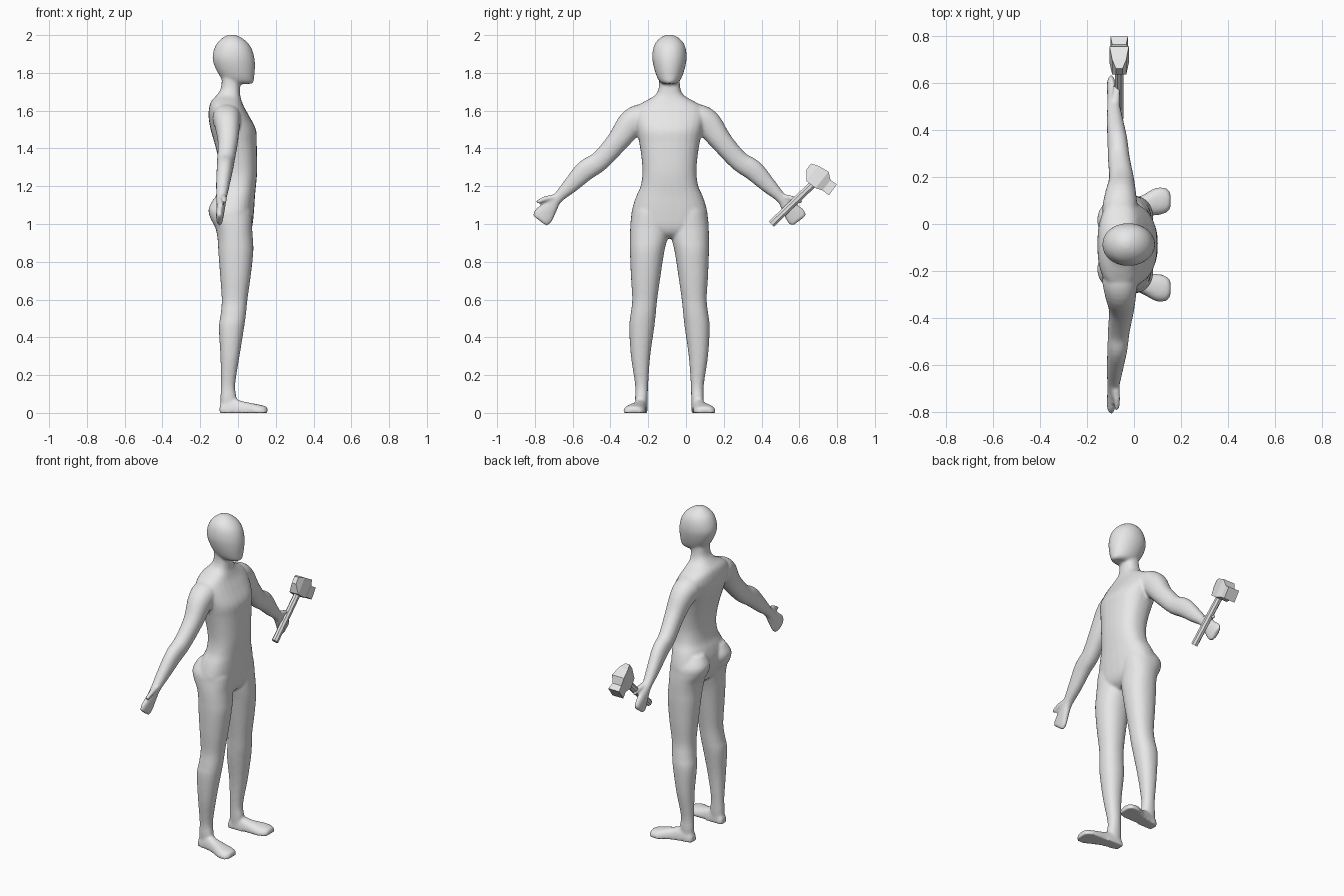
import bpy, bmesh, math
from mathutils import Vector

if "Cube" in bpy.data.objects:
    bpy.data.objects.remove(bpy.data.objects["Cube"])

MID = -0.0875          # y of the body's mirror plane
SIDES = 28


def spline(rows, steps=4):
    """Catmull-Rom through rows of numbers."""
    out = []
    for i in range(len(rows) - 1):
        p0, p1 = rows[max(i - 1, 0)], rows[i]
        p2, p3 = rows[i + 1], rows[min(i + 2, len(rows) - 1)]
        for k in range(steps):
            t = k / steps
            out.append([0.5 * (2 * b + (c - a) * t + (2 * a - 5 * b + 4 * c - d) * t * t
                               + (3 * b - a - 3 * c + d) * t ** 3)
                        for a, b, c, d in zip(p0, p1, p2, p3)])
    return out + [list(rows[-1])]


def ring(center, u, v, power=2.2):
    """Superellipse with half axes u and v."""
    pts = []
    for i in range(SIDES):
        a = math.tau * i / SIDES
        c, s = math.cos(a), math.sin(a)
        pts.append(center + u * math.copysign(abs(c) ** (2 / power), c)
                   + v * math.copysign(abs(s) ** (2 / power), s))
    return pts


def loft(bm, rings):
    """Closed skin over a row of rings."""
    vs = [[bm.verts.new(p) for p in r] for r in rings]
    n = len(vs[0])
    faces = [bm.faces.new((a[i], a[(i + 1) % n], b[(i + 1) % n], b[i]))
             for a, b in zip(vs, vs[1:]) for i in range(n)]
    faces += [bm.faces.new(vs[0][::-1]), bm.faces.new(vs[-1])]
    bmesh.ops.recalc_face_normals(bm, faces=faces)


def upright(bm, rows, side=1, power=2.2):
    """Rows: z, back x, front x, inner and outer distance from the mirror plane."""
    loft(bm, [ring(Vector(((x0 + x1) / 2, MID + side * (a + b) / 2, z)),
                   Vector(((x1 - x0) / 2, 0, 0)), Vector((0, (b - a) / 2, 0)), power)
              for z, x0, x1, a, b in spline(rows)])


def limb(bm, rows, side):
    """Rows: distance from mirror plane, z, half width, back x, front x."""
    rows = spline(rows)
    rings = []
    for i, (d, z, r, x0, x1) in enumerate(rows):
        p, q = rows[max(i - 1, 0)], rows[min(i + 1, len(rows) - 1)]
        t = Vector((0, side * (q[0] - p[0]), q[1] - p[1])).normalized()
        rings.append(ring(Vector(((x0 + x1) / 2, MID + side * d, z)),
                          Vector(((x1 - x0) / 2, 0, 0)), Vector((0, -t.z, t.y)) * r))
    loft(bm, rings)


def make_object(name, bm, mat):
    mesh = bpy.data.meshes.new(name)
    bm.to_mesh(mesh)
    bm.free()
    mesh.materials.append(mat)
    ob = bpy.data.objects.new(name, mesh)
    bpy.context.collection.objects.link(ob)
    return ob


grey = bpy.data.materials.new("light_grey")
grey.diffuse_color = (0.8, 0.8, 0.8, 1)
grey.use_nodes = True
grey.node_tree.nodes["Principled BSDF"].inputs["Base Color"].default_value = grey.diffuse_color

# ---- body parts, fused into one skin ----
body = bmesh.new()

# Torso and neck
torso = [(0.925, -.05, .03, .05), (0.95, -.09, .06, .11), (0.99, -.11, .076, .18),
         (1.05, -.13, .083, .2), (1.10, -.13, .087, .192), (1.15, -.118, .09, .175),
         (1.20, -.10, .095, .153), (1.27, -.095, .101, .143), (1.35, -.105, .101, .148),
         (1.43, -.125, .099, .16), (1.50, -.145, .095, .175), (1.57, -.156, .06, .19),
         (1.62, -.152, .032, .175), (1.65, -.142, .02, .13), (1.68, -.115, .012, .078),
         (1.72, -.09, .01, .057), (1.79, -.085, .01, .055)]
upright(body, [(z, a, b, -w, w) for z, a, b, w in torso], power=2.4)

# Head
head = [(1.742, -.05, .07, .03), (1.752, -.072, .082, .05), (1.78, -.095, .086, .067),
        (1.83, -.122, .09, .083), (1.88, -.135, .087, .091), (1.93, -.125, .072, .086),
        (1.965, -.105, .046, .07), (1.99, -.075, .012, .042), (2.002, -.05, -.02, .014)]
upright(body, [(z, a, b, -w, w) for z, a, b, w in head], power=2.05)

leg = [(1.14, -.125, .04, .04, .155), (1.08, -.156, .07, .012, .195),
       (1.03, -.146, .075, .008, .204), (.98, -.12, .075, .006, .208),
       (.92, -.108, .079, .012, .209), (.85, -.104, .081, .028, .209),
       (.72, -.094, .067, .048, .204), (.60, -.086, .05, .065, .197),
       (.52, -.092, .042, .073, .206), (.45, -.101, .032, .081, .213),
       (.30, -.093, .008, .102, .204), (.15, -.09, -.015, .113, .182),
       (.08, -.093, -.008, .115, .182), (.02, -.09, -.01, .117, .18)]
# Foot rows: x, distance from mirror plane, half width, height
foot = [(-.097, .147, .02, .035), (-.085, .149, .032, .055), (-.03, .154, .037, .075),
        (.03, .165, .043, .06), (.09, .182, .059, .048), (.13, .187, .056, .04),
        (.15, .187, .042, .033), (.157, .187, .025, .022)]
arm = [(.09, 1.575, .06, -.12, .01), (.15, 1.56, .075, -.135, .015),
       (.206, 1.527, .073, -.125, .01), (.277, 1.435, .058, -.107, 0),
       (.367, 1.335, .053, -.111, -.018), (.443, 1.285, .055, -.113, -.028),
       (.523, 1.205, .042, -.116, -.045), (.592, 1.137, .028, -.114, -.06),
       (.63, 1.09, .04, -.113, -.068), (.668, 1.042, .055, -.116, -.077),
       (.687, 1.017, .045, -.113, -.082)]
thumb = [(.59, 1.145, .016, -.1, -.062), (.65, 1.136, .013, -.09, -.058),
         (.685, 1.122, .012, -.086, -.06), (.702, 1.114, .008, -.084, -.064)]

for side in (-1, 1):
    upright(body, leg, side)
    limb(body, arm, side)
    limb(body, thumb, side)
    rings = [ring(Vector((x, MID + side * d, 0)), Vector((0, w, 0)), Vector((0, 0, h)), 2.5)
             for x, d, w, h in spline(foot)]
    for r in rings:                      # flat sole
        for p in r:
            p.z = max(p.z, 0)
    loft(body, rings)

figure = make_object("body", body, grey)
remesh = figure.modifiers.new("fuse", 'REMESH')
remesh.mode = 'VOXEL'
remesh.voxel_size = 0.008
remesh.use_smooth_shade = True
smooth = figure.modifiers.new("soften", 'SMOOTH')
smooth.factor = 0.5
smooth.iterations = 5

# ---- hammer ----
# Handle: slim octagonal rod
bm = bmesh.new()
a, b = Vector((-.063, .452, 1.0)), Vector((-.063, .70, 1.238))
across = Vector((0, -(b - a).z, (b - a).y)).normalized()
loft(bm, [[c + Vector((.019, 0, 0)) * math.cos(math.tau * (i + .5) / 8)
           + across * .021 * math.sin(math.tau * (i + .5) / 8) for i in range(8)]
          for c in (a, b)])
make_object("hammer_handle", bm, grey)

# Head: wedge peen, square middle, neck and flared face
# Rows: upper y, z, lower y, z, half width
bm = bmesh.new()
sections = [(.662, 1.32, .637, 1.288, .014), (.70, 1.308, .637, 1.228, .03),
            (.755, 1.277, .685, 1.19, .041), (.765, 1.232, .722, 1.178, .03),
            (.798, 1.21, .757, 1.152, .037)]
loft(bm, [[(-.063 - w, y0, z0), (-.063 + w, y0, z0), (-.063 + w, y1, z1), (-.063 - w, y1, z1)]
          for y0, z0, y1, z1, w in sections])
make_object("hammer_head", bm, grey)
